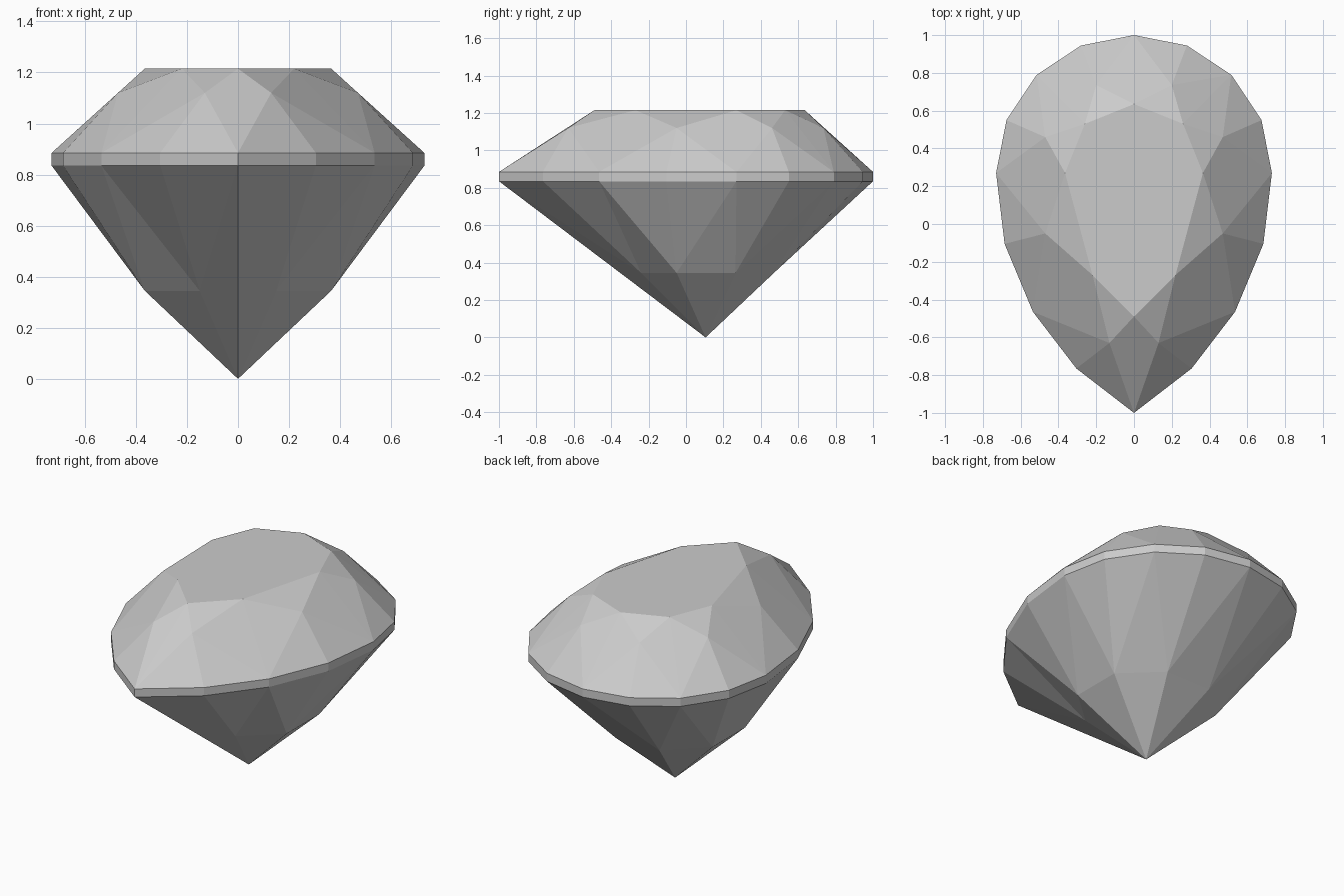
import bpy
import bmesh

# Remove the default object
default = bpy.data.objects.get("Cube")
if default:
    bpy.data.objects.remove(default, do_unlink=True)

# Single stone colour
stone = bpy.data.materials.new("Pale grey stone")
stone.use_nodes = True
colour = (0.6, 0.6, 0.6, 1.0)
stone.diffuse_color = colour
stone.node_tree.nodes["Principled BSDF"].inputs["Base Color"].default_value = colour

GIRDLE_BOTTOM, GIRDLE_TOP, TABLE = 0.835, 0.885, 1.215
UPPER_STAR, LOWER_BREAK = 1.12, 0.345


def ring(half, z):
    """Close a half outline, running front to back on +x, by mirroring it."""
    mirrored = [(-x, y) for x, y in reversed(half) if x > 0]
    return [(x, y, z) for x, y in half + mirrored]


# Pear outline and the facet corners that follow it
outline = [(0, -1), (0.305, -0.765), (0.535, -0.465), (0.685, -0.105), (0.73, 0.27),
           (0.675, 0.55), (0.515, 0.79), (0.28, 0.945), (0, 1)]
table_half = [(0, -0.49), (0.22, -0.27), (0.365, 0.27), (0.26, 0.53), (0, 0.635)]
star_half = [(0.13, -0.63), (0.47, -0.05), (0.47, 0.46), (0.2, 0.735)]
lower_half = [(0.15, -0.24), (0.365, -0.05), (0.365, 0.265), (0.15, 0.47)]

rim_top = ring(outline, GIRDLE_TOP)
rim_bottom = ring(outline, GIRDLE_BOTTOM)
table = ring(table_half, TABLE)
stars = ring(star_half, UPPER_STAR)
breaks = ring(lower_half, LOWER_BREAK)
culet = (0, 0.105, 0)
mains = len(table)
sides = len(outline) * 2 - 2


def build(name, facets):
    """Make a flat-shaded object from facets given as corner positions."""
    bm = bmesh.new()
    corners = {}
    for facet in facets:
        for p in facet:
            if p not in corners:
                corners[p] = bm.verts.new(p)
        bm.faces.new([corners[p] for p in facet])
    mesh = bpy.data.meshes.new(name)
    bm.to_mesh(mesh)
    bm.free()
    mesh.materials.append(stone)
    obj = bpy.data.objects.new(name, mesh)
    bpy.context.collection.objects.link(obj)
    return obj


# Crown: table, star triangles, kites and upper half facets
crown = [table]
for i in range(mains):
    nxt, g = (i + 1) % mains, 2 * i
    last_rim = rim_top[(g + 2) % sides]
    crown.append([table[nxt], table[i], stars[i]])
    crown.append([table[i], stars[i - 1], rim_top[g]])
    crown.append([table[i], rim_top[g], stars[i]])
    crown.append([stars[i], rim_top[g], rim_top[g + 1]])
    crown.append([stars[i], rim_top[g + 1], last_rim])
build("crown", crown)

# Girdle: thin upright band
build("girdle", [[rim_bottom[i], rim_bottom[(i + 1) % sides],
                  rim_top[(i + 1) % sides], rim_top[i]] for i in range(sides)])

# Pavilion: lower half facets and main facets meeting at the culet
pavilion = []
for i in range(mains):
    g = 2 * i
    last_rim = rim_bottom[(g + 2) % sides]
    pavilion.append([breaks[i], rim_bottom[g + 1], rim_bottom[g]])
    pavilion.append([breaks[i], last_rim, rim_bottom[g + 1]])
    if i == 0:  # the pointed end folds along a keel
        pavilion.append([culet, rim_bottom[g], breaks[i - 1]])
        pavilion.append([culet, breaks[i], rim_bottom[g]])
    else:  # the other mains break across the middle
        pavilion.append([breaks[i - 1], breaks[i], rim_bottom[g]])
        pavilion.append([culet, breaks[i], breaks[i - 1]])
build("pavilion", pavilion)
